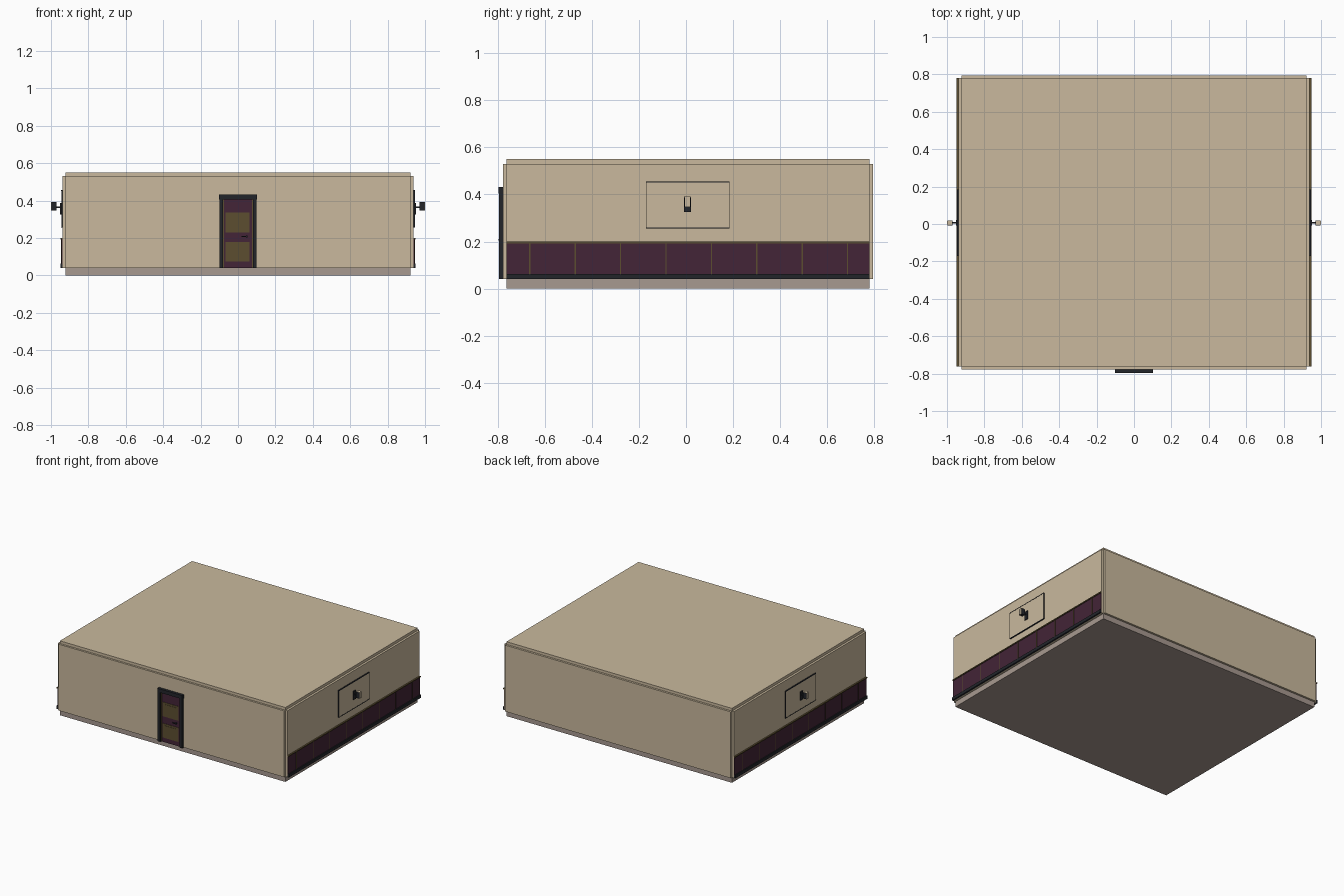
import bpy

if "Cube" in bpy.data.objects:
    bpy.data.objects.remove(bpy.data.objects["Cube"])


def mat(name, r, g, b):
    m = bpy.data.materials.new(name)
    m.diffuse_color = (r, g, b, 1)
    m.use_nodes = True
    m.node_tree.nodes["Principled BSDF"].inputs["Base Color"].default_value = m.diffuse_color
    return m


BEIGE = mat("beige plaster", 0.585, 0.485, 0.337)
STONE = mat("floor stone", 0.39, 0.32, 0.28)
PLUM = mat("plum paint", 0.056, 0.018, 0.038)
BRONZE = mat("bronze", 0.107, 0.076, 0.030)
DARK = mat("dark trim", 0.016, 0.018, 0.023)


def box(name, x0, x1, y0, y1, z0, z1, material):
    """Axis-aligned box given by its limits."""
    xs, ys, zs = sorted((x0, x1)), sorted((y0, y1)), sorted((z0, z1))
    verts = [(x, y, z) for x in xs for y in ys for z in zs]
    faces = [(0, 1, 3, 2), (4, 6, 7, 5), (0, 4, 5, 1),
             (2, 3, 7, 6), (0, 2, 6, 4), (1, 5, 7, 3)]
    me = bpy.data.meshes.new(name)
    me.from_pydata(verts, [], faces)
    me.materials.append(material)
    ob = bpy.data.objects.new(name, me)
    bpy.context.collection.objects.link(ob)
    return ob


X, Y0, Y1 = 0.922, -0.763, 0.78      # inner room limits
ZF, ZC = 0.04, 0.53                  # floor top, ceiling underside

# Room shell
box("floor", -X, X, Y0, Y1, 0, ZF, STONE)
box("ceiling", -X, X, Y0, Y1, ZC, 0.55, BEIGE)
box("back_wall", -X, X, Y1, 0.795, ZF, ZC, BEIGE)
box("front_wall_left", -X, -0.1, -0.777, Y0, ZF, ZC, BEIGE)
box("front_wall_right", 0.1, X, -0.777, Y0, ZF, ZC, BEIGE)
box("door_lintel_wall", -0.1, 0.1, -0.777, Y0, 0.42, ZC, BEIGE)

# Door with frame, inset panels and handle
for s, side in ((-1, "left"), (1, "right")):
    box("door_frame_" + side, s * 0.1, s * 0.08, -0.795, Y0, ZF, 0.405, DARK)
    box("door_frame_bead_" + side, s * 0.08, s * 0.074, -0.786, Y0, ZF, 0.405, BRONZE)
box("door_frame_top", -0.102, 0.102, -0.797, Y0, 0.405, 0.432, DARK)
box("door_leaf", -0.074, 0.074, -0.782, Y0, ZF, 0.405, PLUM)
for name, z0, z1 in (("lower", 0.073, 0.178), ("upper", 0.23, 0.335)):
    box("door_panel_" + name, -0.066, 0.062, -0.785, -0.782, z0, z1, BRONZE)
    box("door_panel_field_" + name, -0.052, 0.048, -0.787, -0.785, z0 + 0.013, z1 - 0.013, BRONZE)
box("door_handle_stem", 0.044, 0.05, -0.792, -0.782, 0.203, 0.213, DARK)
box("door_handle_lever", 0.02, 0.05, -0.796, -0.791, 0.204, 0.211, DARK)

for s, side in ((-1, "left"), (1, "right")):
    # Side wall and wainscot
    box("side_wall_" + side, s * X, s * 0.938, Y0, Y1, ZF, ZC, BEIGE)
    box("wainscot_" + side, s * 0.938, s * 0.943, Y0, Y1, 0.06, 0.193, PLUM)
    box("baseboard_" + side, s * 0.938, s * 0.95, Y0, Y1, ZF, 0.063, DARK)
    box("chair_rail_" + side, s * 0.938, s * 0.949, Y0, Y1, 0.192, 0.2, BRONZE)
    for i in range(8):
        y = -0.664 + i * 0.193
        box(f"batten_{side}_{i}", s * 0.943, s * 0.946, y - 0.0025, y + 0.0025, 0.063, 0.192, BRONZE)

    # Wall panel edged with a thin moulding
    box("wall_panel_" + side, s * 0.938, s * 0.945, -0.169, 0.184, 0.259, 0.451, BEIGE)
    for z, part in ((0.257, "bottom"), (0.453, "top")):
        box(f"panel_moulding_{part}_{side}", s * 0.938, s * 0.946, -0.17, 0.185, z - 0.0025, z + 0.0025, DARK)
    for y, part in ((-0.1695, "front"), (0.1845, "rear")):
        box(f"panel_moulding_{part}_{side}", s * 0.938, s * 0.945, y - 0.0005, y + 0.0005, 0.257, 0.453, DARK)

    # Wall lamp
    box("lamp_backplate_" + side, s * 0.945, s * 0.952, -0.009, 0.021, 0.325, 0.388, DARK)
    box("lamp_arm_" + side, s * 0.952, s * 0.973, 0.002, 0.01, 0.36, 0.368, DARK)
    box("lamp_shade_" + side, s * 0.971, s * 0.998, -0.007, 0.019, 0.346, 0.391, DARK)
    box("lamp_face_" + side, s * 0.998, s * 1.0, -0.004, 0.016, 0.346, 0.391, BEIGE)
    box("lamp_cap_" + side, s * 0.972, s * 0.998, -0.006, 0.018, 0.391, 0.393, BEIGE)
